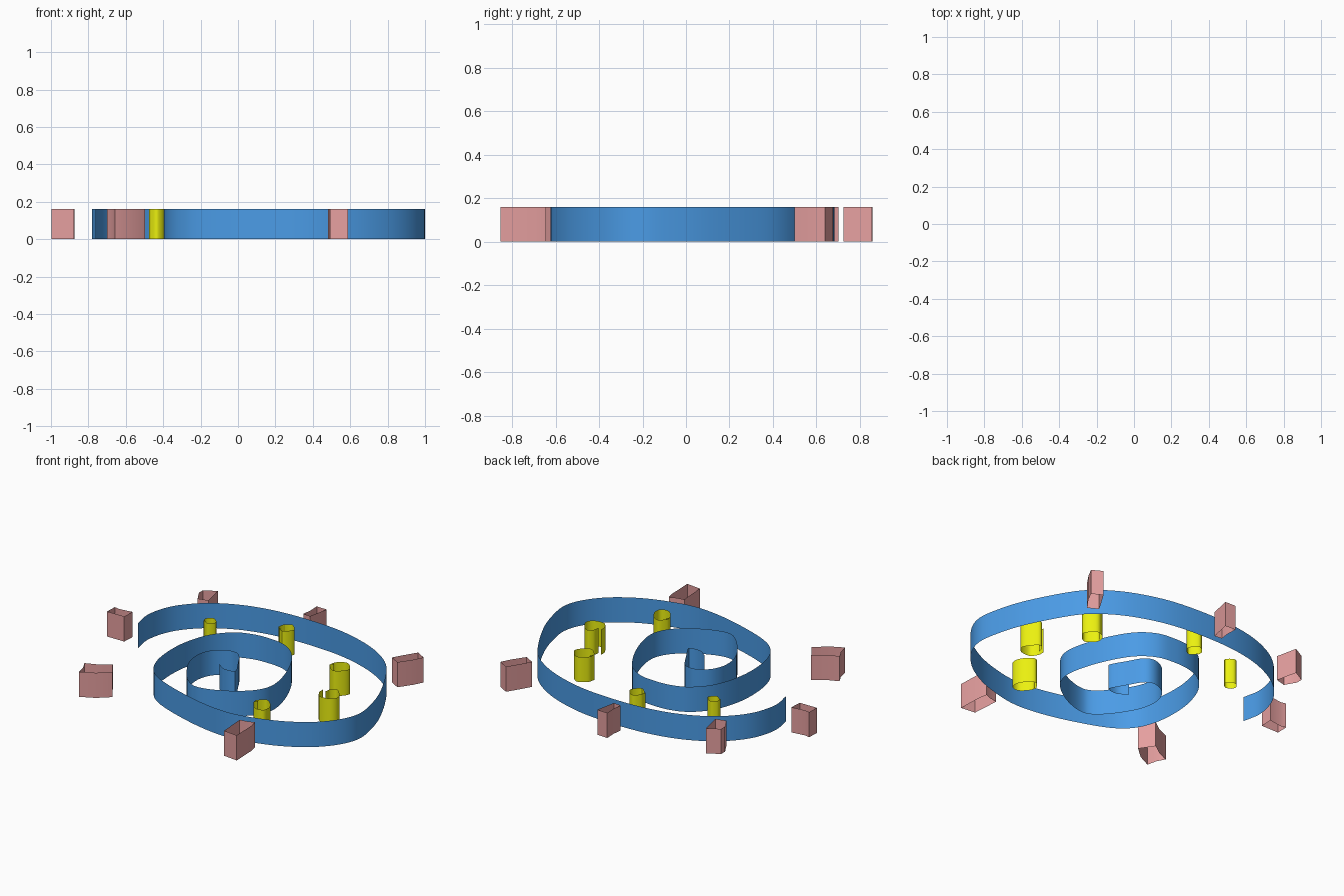
import bpy, bmesh, math
from mathutils import Vector

HEIGHT = 0.16


def material(name, rgb):
    m = bpy.data.materials.new(name)
    m.diffuse_color = (*rgb, 1)
    return m


def smooth_path(pts, steps):
    """Catmull-Rom curve through the points."""
    p = [Vector(q) for q in pts]
    p = [2 * p[0] - p[1]] + p + [2 * p[-1] - p[-2]]
    out = []
    for a, b, c, d in zip(p, p[1:], p[2:], p[3:]):
        for i in range(steps):
            t = i / steps
            out.append(0.5 * (2 * b + (c - a) * t + (2 * a - 5 * b + 4 * c - d) * t ** 2
                              + (3 * b - a - 3 * c + d) * t ** 3))
    return out + [p[-2]]


def wall(name, pts, mat, closed=False, steps=0):
    """Upright thin sheet following a ground path."""
    path = smooth_path(pts, steps) if steps else [Vector(q) for q in pts]
    bm = bmesh.new()
    low = [bm.verts.new((v.x, v.y, 0)) for v in path]
    high = [bm.verts.new((v.x, v.y, HEIGHT)) for v in path]
    n = len(path)
    for i in range(n if closed else n - 1):
        j = (i + 1) % n
        bm.faces.new((low[i], low[j], high[j], high[i]))
    me = bpy.data.meshes.new(name)
    bm.to_mesh(me)
    bm.free()
    me.materials.append(mat)
    ob = bpy.data.objects.new(name, me)
    bpy.context.collection.objects.link(ob)
    bpy.ops.object.select_all(action='DESELECT')
    ob.select_set(True)
    bpy.context.view_layer.objects.active = ob
    bpy.ops.object.shade_smooth_by_angle(angle=math.radians(30))


blue = material("blue", (0.07, 0.33, 0.79))
pink = material("pink", (0.79, 0.35, 0.35))
yellow = material("yellow", (0.83, 0.87, 0.005))

# Spiral ribbon, from the outer end inwards
wall("spiral_wall", [
    (-.76, .08), (-.78, .21), (-.74, .36), (-.65, .48), (-.53, .57), (-.37, .638),
    (-.18, .675), (.03, .682), (.25, .665), (.43, .62), (.59, .55), (.73, .445),
    (.83, .30), (.93, .10), (.98, -.06), (.998, -.20), (.957, -.32), (.86, -.436),
    (.717, -.53), (.556, -.59), (.38, -.623), (.19, -.607), (-.02, -.553), (-.21, -.48),
    (-.315, -.40), (-.374, -.286), (-.396, -.136), (-.385, .024), (-.33, .184),
    (-.235, .29), (-.13, .334), (-.02, .342), (.096, .324), (.203, .249), (.289, .11),
    (.348, -.05), (.364, -.18), (.326, -.275), (.246, -.35), (.139, -.41), (.03, -.44),
    (-.043, -.42), (-.128, -.334), (-.209, -.2), (-.23, -.083), (-.203, .008),
    (-.144, .061), (-.08, .077), (-.027, .05), (.027, -.04), (.075, -.126),
    (.059, -.147), (0, -.147), (-.053, -.11)], blue, steps=5)

# Hand-drawn box outlines around the outside
boxes = {
    "back": [(-.045, .858), (.027, .855), (.016, .80), (0, .725), (-.05, .73), (-.042, .79)],
    "back_right": [(.797, .676), (.861, .64), (.83, .58), (.775, .50), (.712, .535), (.75, .60)],
    "back_left": [(-.71, .66), (-.633, .702), (-.604, .567), (-.67, .55), (-.71, .62)],
    "left": [(-.995, .18), (-.96, .173), (-.873, .185), (-.877, .106), (-.998, .106)],
    "front_left": [(-.70, -.548), (-.63, -.52), (-.556, -.468), (-.497, -.555),
                   (-.57, -.62), (-.658, -.663), (-.672, -.60)],
    "front": [(.48, -.668), (.53, -.66), (.572, -.644), (.582, -.69), (.588, -.853),
              (.492, -.842)],
}
for name, pts in boxes.items():
    wall("box_" + name, pts, pink, closed=True)

# Hand-drawn round tubes whose loose ends overlap slightly
tubes = {
    "back": [(-.066, .502), (-.06, .54), (-.016, .571), (.03, .52), (-.016, .468),
             (-.062, .51), (-.053, .55)],
    "left": [(-.468, .32), (-.475, .355), (-.438, .382), (-.396, .345), (-.433, .308),
             (-.475, .335)],
    "back_right": [(.472, .246), (.485, .295), (.545, .326), (.602, .26), (.54, .194),
                   (.478, .24), (.487, .27)],
    "right": [(.663, -.065), (.672, -.025), (.71, -.008), (.768, -.08), (.745, -.13),
              (.675, -.138), (.64, -.095), (.637, -.053)],
    "front": [(.417, -.395), (.41, -.43), (.46, -.485), (.513, -.48), (.523, -.435),
              (.497, -.385), (.447, -.352), (.405, -.395), (.41, -.428)],
}
for name, pts in tubes.items():
    wall("tube_" + name, pts, yellow, steps=6)
